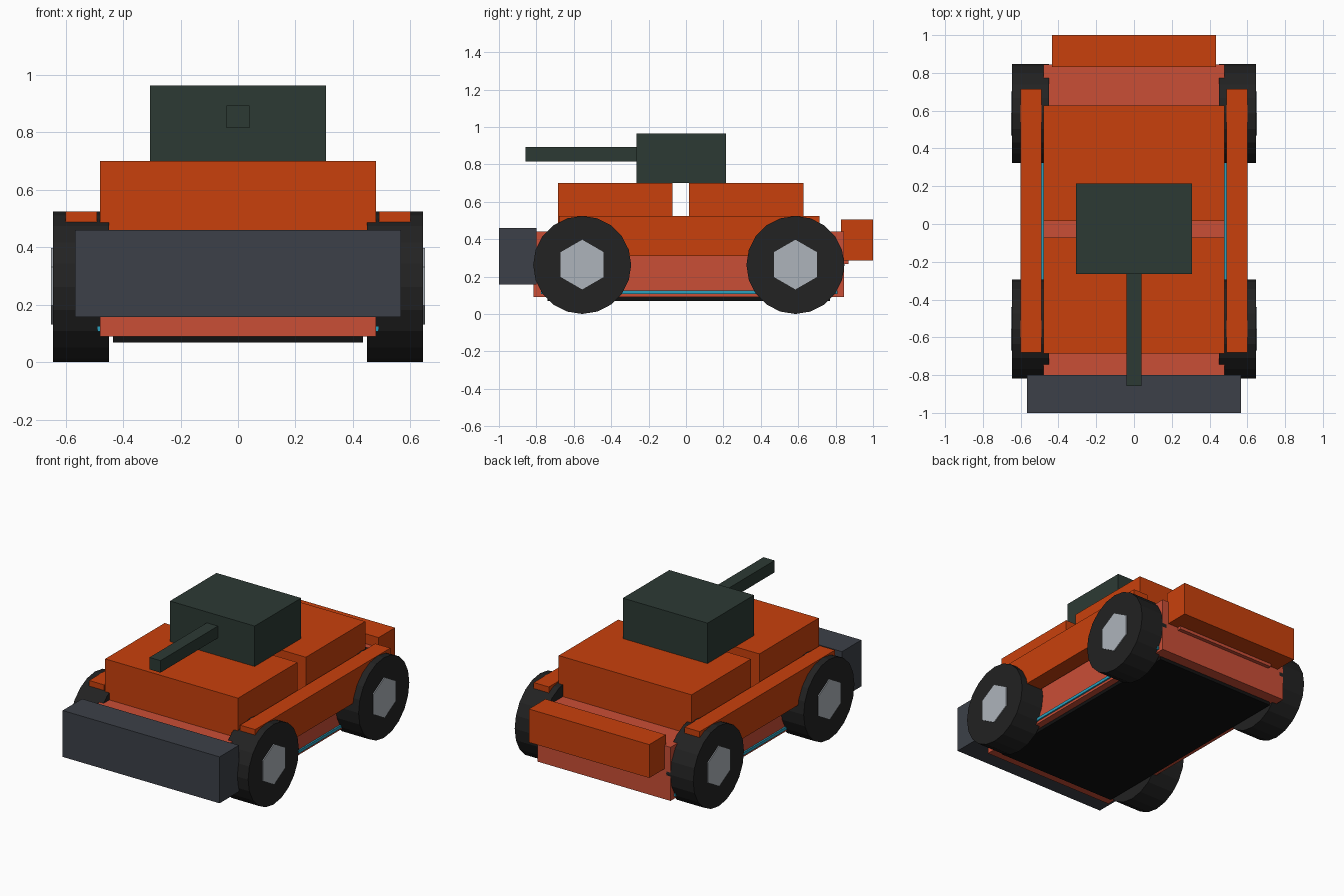
import bpy, bmesh, math
from mathutils import Matrix

if "Cube" in bpy.data.objects:
    bpy.data.objects.remove(bpy.data.objects["Cube"])


def material(name, r, g, b):
    lin = lambda c: (c / 255 / 12.92) if c / 255 <= 0.04045 else ((c / 255 + 0.055) / 1.055) ** 2.4
    m = bpy.data.materials.new(name)
    m.diffuse_color = (lin(r), lin(g), lin(b), 1)
    m.use_nodes = True
    m.node_tree.nodes["Principled BSDF"].inputs["Base Color"].default_value = m.diffuse_color
    return m


ORANGE = material("orange", 201, 64, 12)
RED = material("faded red", 202, 78, 54)
STEEL = material("dark steel", 60, 64, 72)
GREEN = material("dark green", 44, 58, 52)
TYRE = material("tyre black", 34, 34, 34)
BELLY = material("belly black", 17, 17, 17)
HUB = material("hub grey", 174, 180, 187)
CYAN = material("cyan", 42, 160, 190)


def finish(name, bm, mat):
    me = bpy.data.meshes.new(name)
    bm.to_mesh(me)
    bm.free()
    me.materials.append(mat)
    ob = bpy.data.objects.new(name, me)
    bpy.context.collection.objects.link(ob)
    return ob


def box(name, mat, x, y, z):
    """Box from (min, max) ranges on each axis."""
    bm = bmesh.new()
    bmesh.ops.create_cube(bm, size=1)
    for v in bm.verts:
        v.co = [r[0] if c < 0 else r[1] for c, r in zip(v.co, (x, y, z))]
    return finish(name, bm, mat)


def disc(name, mat, x0, x1, y, z, r, sides):
    """Flat-shaded cylinder along x with a vertex at the top."""
    bm = bmesh.new()
    bmesh.ops.create_cone(bm, cap_ends=True, segments=sides, radius1=r, radius2=r, depth=abs(x1 - x0))
    top = max(bm.verts, key=lambda v: v.co.y)
    turn = math.pi - math.atan2(top.co.y, top.co.x)
    rot = Matrix.Rotation(math.pi / 2, 4, 'Y') @ Matrix.Rotation(turn, 4, 'Z')
    bm.transform(Matrix.Translation(((x0 + x1) / 2, y, z)) @ rot)
    return finish(name, bm, mat)


# hull and underside
box("hull", RED, (-0.48, 0.48), (-0.815, 0.845), (0.09, 0.44))
box("belly_plate", BELLY, (-0.435, 0.435), (-0.74, 0.77), (0.068, 0.092))

# upper body in two halves with a gap
box("front_deck", ORANGE, (-0.48, 0.48), (-0.685, -0.072), (0.44, 0.70))
box("rear_deck", ORANGE, (-0.48, 0.48), (0.015, 0.628), (0.44, 0.70))

# front ram, rear box and its mount
box("front_ram", STEEL, (-0.567, 0.567), (-1.0, -0.80), (0.157, 0.46))
box("rear_box", ORANGE, (-0.435, 0.435), (0.83, 1.0), (0.287, 0.505))
box("rear_mount", RED, (-0.36, 0.36), (0.83, 0.87), (0.267, 0.40))

# turret and gun
box("turret", GREEN, (-0.306, 0.306), (-0.265, 0.215), (0.70, 0.964))
box("gun_barrel", GREEN, (-0.04, 0.04), (-0.857, -0.26), (0.815, 0.893))

# side panels, light strips, wheels
for side, s in (("right", 1), ("left", -1)):
    box(side + "_side_panel", ORANGE, sorted((s * 0.491, s * 0.60)), (-0.68, 0.715), (0.31, 0.525))
    box(side + "_light_strip", CYAN, sorted((s * 0.475, s * 0.49)), (-0.775, 0.81), (0.106, 0.125))
    for end, y in (("front", -0.555), ("rear", 0.585)):
        disc(f"{side}_{end}_wheel", TYRE, s * 0.45, s * 0.645, y, 0.262, 0.262, 20)
        disc(f"{side}_{end}_hub", HUB, s * 0.60, s * 0.651, y, 0.264, 0.133, 6)
